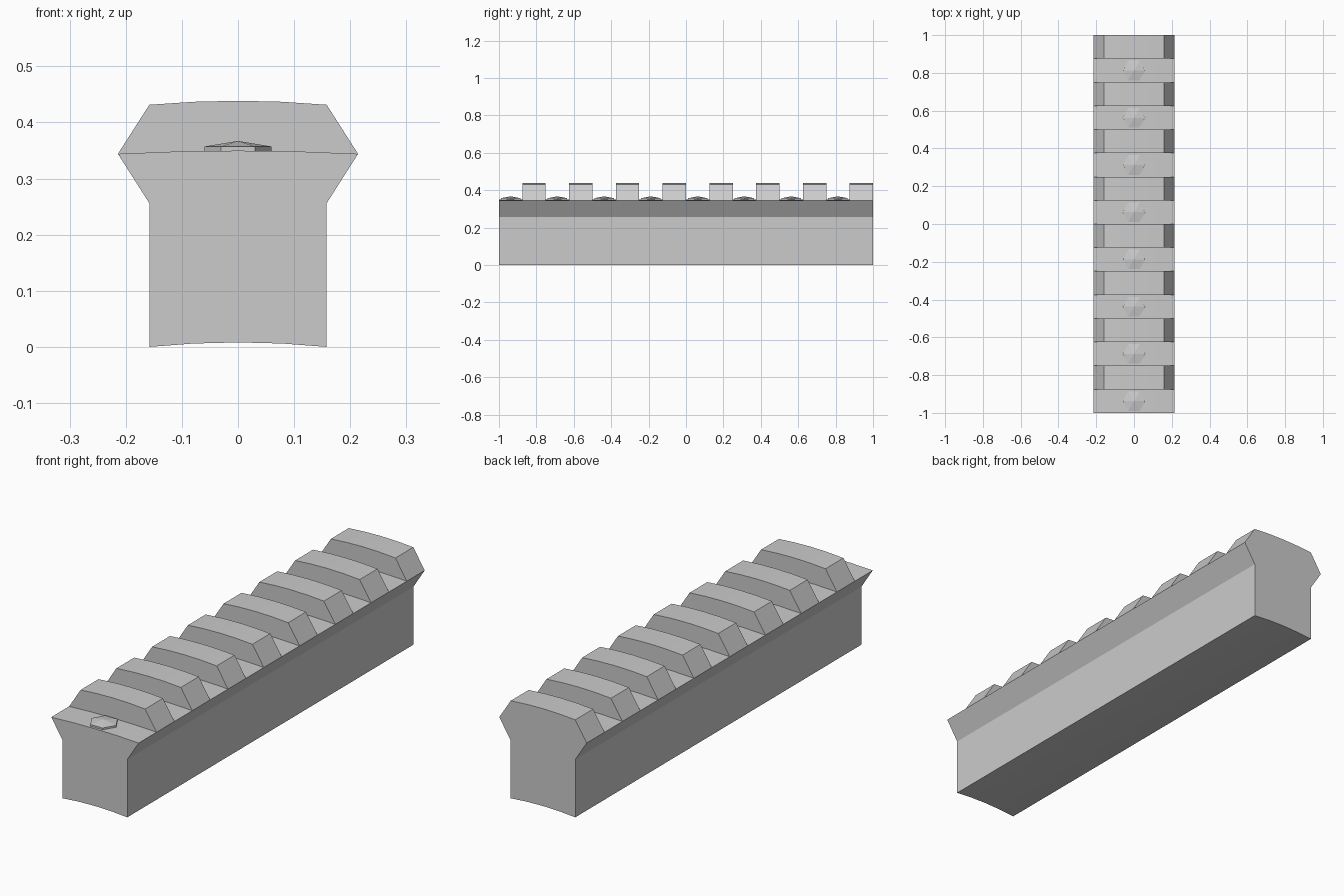
import bpy, bmesh, math
from mathutils import Matrix

if "Cube" in bpy.data.objects:
    bpy.data.objects.remove(bpy.data.objects["Cube"])

HALF, WIDE = 0.158, 0.214
N = 16
STEP = 2.0 / N


def mirrored(right):
    """Complete a right-to-centre polyline with its mirror image."""
    return right + [(-x, z) for x, z in reversed(right[:-1])]


# Cross-section pieces, all running from +x to -x
gap_top = mirrored([(WIDE, 0.344), (0.107, 0.3483), (0, 0.3497)])
tooth_top = mirrored([(WIDE, 0.344), (HALF, 0.4315), (0.079, 0.4368), (0, 0.4386)])
bottom = mirrored([(HALF, 0.0), (0.079, 0.006), (0, 0.008)])
lower = [(-WIDE, 0.344), (-HALF, 0.256)] + bottom[::-1] + [(HALF, 0.256), (WIDE, 0.344)]

bm = bmesh.new()


def verts(pts, y):
    return [bm.verts.new((x, y, z)) for x, z in pts]


def strip(pts, y0, y1):
    a, b = verts(pts, y0), verts(pts, y1)
    for i in range(len(pts) - 1):
        bm.faces.new((a[i], a[i + 1], b[i + 1], b[i]))


# Slots and teeth alternate along the rail
for i in range(N):
    y0, y1 = -1 + i * STEP, -1 + (i + 1) * STEP
    strip(lower, y0, y1)
    strip(tooth_top if i % 2 else gap_top, y0, y1)
    if i:
        bm.faces.new(verts(tooth_top + gap_top[-2:0:-1], y0))

# End caps
bm.faces.new(verts(gap_top + lower[1:-1], -1))
bm.faces.new(verts(tooth_top + lower[1:-1], 1))

bmesh.ops.remove_doubles(bm, verts=bm.verts, dist=1e-5)
bmesh.ops.dissolve_limit(bm, angle_limit=math.radians(0.1),
                         verts=bm.verts, edges=bm.edges)
bmesh.ops.recalc_face_normals(bm, faces=bm.faces)
mesh = bpy.data.meshes.new("rail")
bm.to_mesh(mesh)
bm.free()
bpy.context.collection.objects.link(bpy.data.objects.new("rail", mesh))

# Hexagonal bolt head with a shallow pointed top, one in each slot
bm = bmesh.new()
rim = [(0.06 * math.cos(k * math.pi / 3), 0.06 * math.sin(k * math.pi / 3)) for k in range(6)]
low = [bm.verts.new((x, y, 0.346)) for x, y in rim]
high = [bm.verts.new((x, y, 0.357)) for x, y in rim]
apex = bm.verts.new((0, 0, 0.367))
for k in range(6):
    n = (k + 1) % 6
    bm.faces.new((low[k], low[n], high[n], high[k]))
    bm.faces.new((high[k], high[n], apex))
bolt_mesh = bpy.data.meshes.new("bolt_head")
bm.to_mesh(bolt_mesh)
bm.free()
for i in range(N // 2):
    bolt = bpy.data.objects.new(f"bolt_head_{i + 1}", bolt_mesh)
    bolt.location.y = -1 + STEP / 2 + i * 2 * STEP
    bpy.context.collection.objects.link(bolt)
